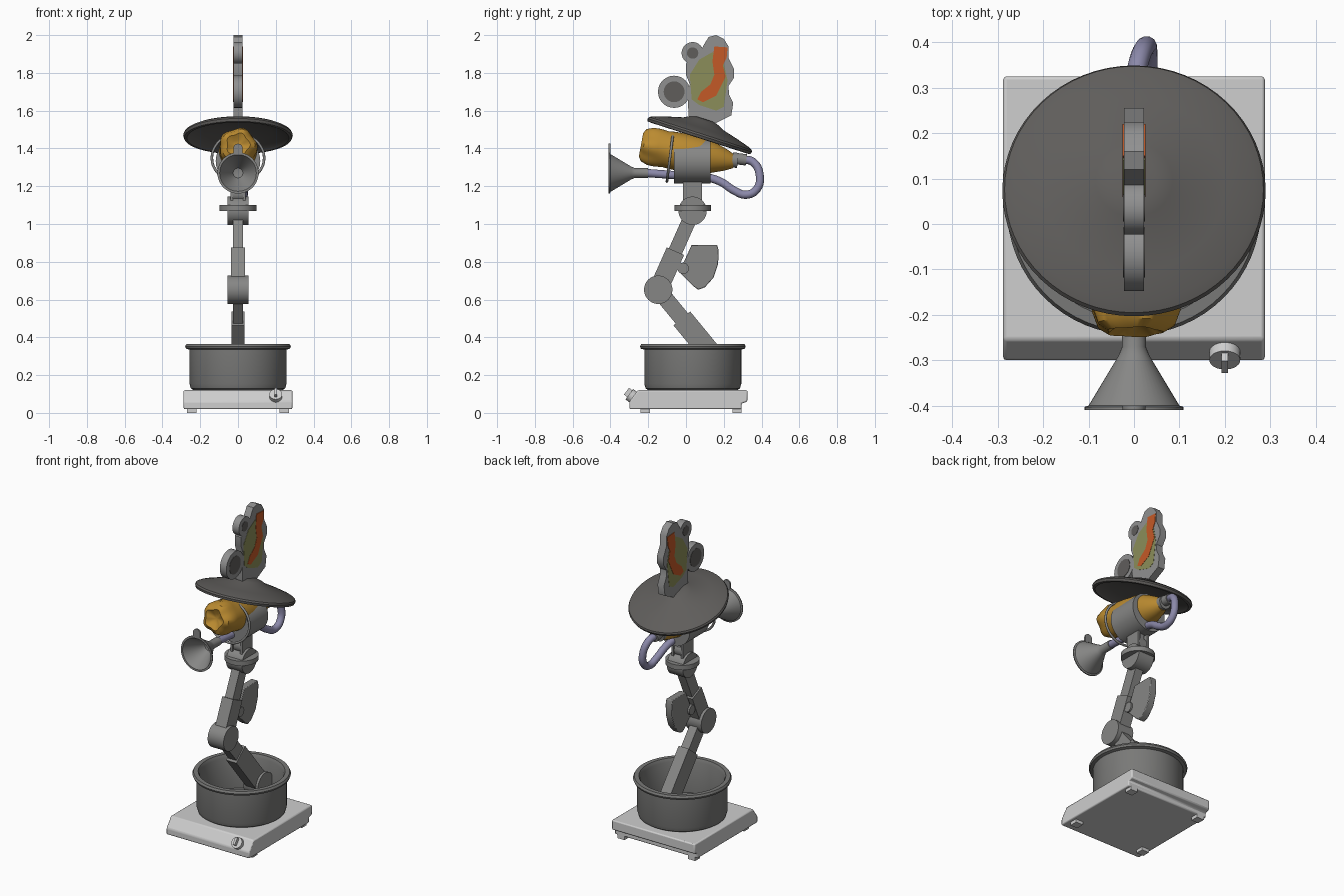
import bpy, bmesh, math
from mathutils import Matrix, Vector

cube = bpy.data.objects.get("Cube")
if cube:
    bpy.data.objects.remove(cube)


def material(name, *rgb):
    m = bpy.data.materials.new(name)
    m.use_nodes = True
    m.diffuse_color = (*rgb, 1)
    m.node_tree.nodes["Principled BSDF"].inputs["Base Color"].default_value = (*rgb, 1)
    return m


enamel = material("white enamel", .62, .62, .62)
steel = material("steel", .24, .24, .235)
pot_metal = material("pot metal", .19, .19, .185)
lid_metal = material("dark lid metal", .115, .11, .105)
sign_gray = material("sign gray", .28, .28, .28)
amber = material("amber", .5, .26, .03)
lilac = material("lilac rubber", .26, .25, .4)
olive = material("olive paint", .26, .27, .1)
orange = material("orange paint", .55, .1, .02)


def finish(name, bm, mat, bevel=0, smooth=True):
    bmesh.ops.remove_doubles(bm, verts=bm.verts, dist=1e-5)
    bmesh.ops.recalc_face_normals(bm, faces=bm.faces)
    me = bpy.data.meshes.new(name)
    bm.to_mesh(me)
    bm.free()
    me.materials.append(mat)
    ob = bpy.data.objects.new(name, me)
    bpy.context.collection.objects.link(ob)
    if bevel:
        mod = ob.modifiers.new("edge", 'BEVEL')
        mod.width, mod.segments = bevel, 2
    if smooth:
        bpy.ops.object.select_all(action='DESELECT')
        ob.select_set(True)
        bpy.context.view_layer.objects.active = ob
        bpy.ops.object.shade_smooth_by_angle(angle=math.radians(35))
    return ob


def lathe(name, profile, mat, y, z, x=0, turn=0, axis='X', seg=48, wobble=None):
    """Spin (radius, height) points about a placed, turned z axis."""
    bm = bmesh.new()
    place = Matrix.Translation((x, y, z)) @ Matrix.Rotation(math.radians(turn), 4, axis)
    rings = []
    for r, h in profile:
        ring = []
        for i in range(seg):
            a = math.tau * i / seg
            k = r * (wobble(a, h) if wobble else 1)
            ring.append(bm.verts.new(place @ Vector((k * math.cos(a), k * math.sin(a), h))))
        rings.append(ring)
    for lo, hi in zip(rings, rings[1:]):
        for i in range(seg):
            j = (i + 1) % seg
            bm.faces.new((lo[i], lo[j], hi[j], hi[i]))
    return finish(name, bm, mat)


def cylinder(name, r, length, mat, y, z, **kw):
    h = length / 2
    return lathe(name, [(0, -h), (r, -h), (r, h), (0, h)], mat, y, z, **kw)


def pin(name, r, width, mat, y, z, x=0):
    return cylinder(name, r, width, mat, y, z, x=x, turn=90, axis='Y')


def beam(name, start, end, width, depth, mat, x=0, bevel=0):
    """Box running between two (y, z) points."""
    dy, dz = end[0] - start[0], end[1] - start[1]
    bm = bmesh.new()
    place = (Matrix.Translation((x, (start[0] + end[0]) / 2, (start[1] + end[1]) / 2))
             @ Matrix.Rotation(math.atan2(-dy, dz), 4, 'X')
             @ Matrix.Diagonal((width, depth, math.hypot(dy, dz), 1)))
    bmesh.ops.create_cube(bm, size=1, matrix=place)
    return finish(name, bm, mat, bevel, smooth=False)


def plate(name, outline, x0, x1, mat, bevel=0):
    """Extrude a (y, z) outline from x0 to x1."""
    bm = bmesh.new()
    face = bm.faces.new([bm.verts.new((x0, y, z)) for y, z in outline])
    out = bmesh.ops.extrude_face_region(bm, geom=[face])
    verts = [g for g in out["geom"] if isinstance(g, bmesh.types.BMVert)]
    bmesh.ops.translate(bm, verts=verts, vec=(x1 - x0, 0, 0))
    return finish(name, bm, mat, bevel)


def tube(name, points, r, mat, cyclic=False):
    cu = bpy.data.curves.new(name, 'CURVE')
    cu.dimensions, cu.bevel_depth, cu.bevel_resolution = '3D', r, 4
    cu.use_fill_caps = True
    sp = cu.splines.new('BEZIER')
    sp.bezier_points.add(len(points) - 1)
    sp.use_cyclic_u = cyclic
    for bp, p in zip(sp.bezier_points, points):
        bp.co = p
        bp.handle_left_type = bp.handle_right_type = 'AUTO'
    cu.materials.append(mat)
    ob = bpy.data.objects.new(name, cu)
    bpy.context.collection.objects.link(ob)
    return ob


# Hot plate with sloped front, feet and knob
plate("hot_plate", [(-.3, .02), (-.3, .06), (-.255, .12), (.325, .12), (.325, .06),
                    (.295, .05), (.295, .02)], -.288, .288, enamel, bevel=.007)
for side, label in ((1, "left"), (-1, "right")):
    for y, end in ((-.215, "front"), (.27, "back")):
        beam(f"{end}_{label}_foot", (y, 0), (y, .03), .05, .05, enamel, x=side * .245)
cylinder("knob", .034, .03, enamel, -.288, .09, x=.2, turn=53)
beam("knob_grip", (-.285, .092), (-.315, .115), .014, .045, enamel, x=.2)

# Open cooking pot
lathe("pot", [(0, .12), (.235, .12), (.25, .13), (.257, .155), (.257, .335), (.275, .34),
              (.28, .352), (.273, .365), (.247, .365), (.237, .345), (.235, .15), (0, .14)],
      pot_metal, .036, 0, seg=64)

# Jointed arm
elbow, root, neck = Vector((-.147, .652)), Vector((.2, .23)), Vector((.035, 1.06))
lower, upper = root - elbow, neck - elbow
pin("root_joint", .075, .1, steel, *root)
beam("lower_arm_sleeve", elbow + lower * .36, root, .07, .115, steel)
beam("lower_arm_rod", elbow, elbow + lower * .5, .055, .085, steel)
pin("elbow_joint", .075, .11, steel, *elbow)
beam("upper_arm_sleeve", elbow, elbow + upper * .5, .075, .1, steel)
beam("upper_arm_rod", elbow + upper * .4, neck, .055, .075, steel)
pin("fin_pivot", .03, .066, steel, -.015, .765)
plate("fin", [(.03, .89), (.165, .89), (.173, .86), (.17, .79), (.145, .715), (.1, .665),
              (.065, .652), (.04, .67), (-.03, .74), (-.02, .78)], -.022, .022, steel, bevel=.004)

# Neck joint and fork
pin("neck_joint", .075, .11, steel, .035, 1.07)
cylinder("neck_flange", .097, .03, steel, .035, 1.085)
for side, label in ((1, "left"), (-1, "right")):
    beam(f"{label}_fork", (.035, 1.09), (.035, 1.24), .014, .1, steel, x=side * .033)
pin("fork_pin", .045, .052, steel, .035, 1.16)
beam("fork_tongue", (.035, 1.15), (.035, 1.25), .026, .08, steel)

# Bottle with a five-lobed base, clamped by a drum
def lobes(a, h):
    return 1 + .09 * max(0, 1 - h / .15) * math.cos(5 * a)


lathe("bottle", [(0, .03), (.03, .02), (.06, 0), (.083, .015), (.097, .05), (.1, .09),
                 (.096, .13), (.1, .17), (.1, .31), (.084, .38), (.055, .46), (.035, .5), (0, .5)],
      amber, -.238, 1.42, turn=-100.4, seg=60, wobble=lobes)
cylinder("clamp_drum", .118, .195, steel, .033, 1.333, turn=90)
cylinder("bottle_cap", .04, .03, steel, .26, 1.338, turn=83)
cylinder("hose_fitting", .03, .06, steel, .29, 1.343, turn=83)
tube("hoop", [(.138 * math.cos(a), -.085 + .016 * math.sin(a), 1.35 + .125 * math.sin(a))
              for a in [math.tau * i / 12 for i in range(12)]], .007, steel, cyclic=True)

# Hose looping from the cap to the horn
tube("hose", [(0, .3, 1.343), (.01, .355, 1.328), (.025, .39, 1.26), (.03, .375, 1.185),
              (.03, .32, 1.155), (.025, .25, 1.18), (.015, .19, 1.22), (.005, .12, 1.245),
              (0, -.05, 1.258), (0, -.21, 1.27)], .022, lilac)

# Horn
lathe("horn", [(0, 0), (.026, 0), (.026, .07), (.034, .09), (.1, .2), (.109, .203),
               (.109, .21), (.097, .21), (.026, .09), (0, .085)], steel, -.2, 1.27, turn=90)
cylinder("horn_tab", .025, .01, steel, -.405, 1.4, turn=90)
beam("horn_tab_stem", (-.405, 1.365), (-.405, 1.4), .05, .01, steel)

# Tilted lid worn as a hat
lathe("lid_hat", [(0, .09), (.05, .089), (.085, .078), (.11, .064), (.2, .04), (.265, .02),
                  (.285, .01), (.29, 0), (.285, -.014), (.27, -.016), (.255, -.004),
                  (.18, .012), (.08, .03), (0, .035)], lid_metal, .073, 1.47, turn=-17.8, seg=64)

# Cut-out sign on top
half = .0225
plate("sign_board", [(.016, 1.55), (.01, 1.64), (.02, 1.74), (0, 1.79), (0, 1.85), (.07, 1.9),
                     (.095, 1.95), (.12, 1.99), (.16, 2), (.2, 1.98), (.225, 1.94),
                     (.225, 1.88), (.255, 1.82), (.255, 1.775), (.225, 1.73), (.228, 1.685),
                     (.25, 1.64), (.24, 1.575), (.15, 1.53)], -half, half, sign_gray)
green_area = [(.03, 1.66), (.02, 1.79), (.07, 1.87), (.14, 1.91), (.2, 1.85), (.22, 1.76),
              (.2, 1.62), (.16, 1.6), (.07, 1.63)]
stripe = [(.15, 1.94), (.22, 1.935), (.215, 1.88), (.195, 1.84), (.21, 1.78), (.16, 1.68),
          (.09, 1.645), (.06, 1.66), (.08, 1.7), (.13, 1.74), (.15, 1.79), (.14, 1.86)]
ears = [("large_ear", -.063, 1.7, .085, .055), ("small_ear", .035, 1.905, .058, .03)]
for name, y, z, r, inner in ears:
    pin(name, r, 2 * half, sign_gray, y, z)
for side, label in ((1, "left"), (-1, "right")):
    plate(f"{label}_green_area", green_area, side * half, side * (half + .0015), olive)
    plate(f"{label}_stripe", stripe, side * half, side * (half + .003), orange)
    for name, y, z, r, inner in ears:
        pin(f"{label}_{name}_patch", inner, .002, lid_metal, y, z, x=side * (half + .001))
